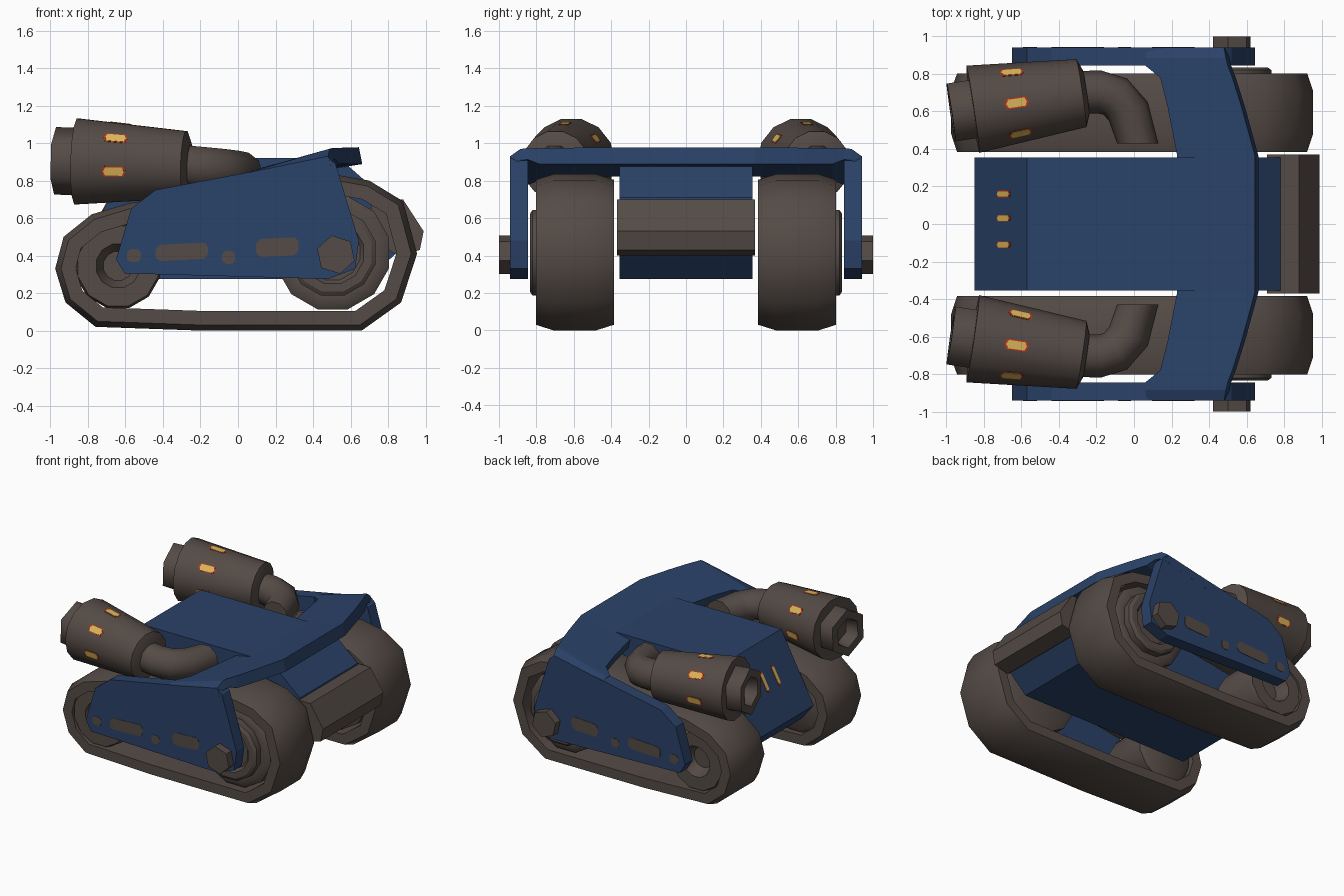
import bpy, bmesh, math
from mathutils import Matrix, Vector

if "Cube" in bpy.data.objects:
    bpy.data.objects.remove(bpy.data.objects["Cube"])


def material(name, rgb):
    m = bpy.data.materials.new(name)
    m.diffuse_color = (*rgb, 1)
    m.use_nodes = True
    m.node_tree.nodes["Principled BSDF"].inputs["Base Color"].default_value = m.diffuse_color
    return m


BLUE = material("navy_paint", (.023, .054, .138))
BROWN = material("brown_metal", (.090, .070, .061))
YELLOW = material("glow_yellow", (.70, .47, .10))
RED = material("glow_red", (.58, .03, .01))


def loft(name, rings, mat, mirror=False, closed=False, angle=0):
    """Skin equal-length rings of points; cap the ends unless closed."""
    bm = bmesh.new()
    vs = [[bm.verts.new(p) for p in r] for r in rings]
    n = len(vs[0])
    for a in range(len(vs) if closed else len(vs) - 1):
        b = (a + 1) % len(vs)
        for i in range(n):
            j = (i + 1) % n
            bm.faces.new((vs[a][i], vs[a][j], vs[b][j], vs[b][i]))
    if not closed:
        bm.faces.new(vs[0])
        bm.faces.new(vs[-1])
    bmesh.ops.recalc_face_normals(bm, faces=bm.faces[:])
    me = bpy.data.meshes.new(name)
    bm.to_mesh(me)
    bm.free()
    me.materials.append(mat)
    ob = bpy.data.objects.new(name, me)
    bpy.context.collection.objects.link(ob)
    if angle:
        bpy.ops.object.select_all(action='DESELECT')
        ob.select_set(True)
        bpy.context.view_layer.objects.active = ob
        bpy.ops.object.shade_smooth_by_angle(angle=math.radians(angle))
    if mirror:
        mod = ob.modifiers.new("mirror", 'MIRROR')
        mod.use_axis = (False, True, False)
        mod.use_mirror_merge = False
    return ob


def prism(name, pts, y0, y1, mat, mirror=False):
    return loft(name, [[(x, y, z) for x, z in pts] for y in (y0, y1)], mat, mirror)


def circle(r, n, phase):
    return [(r * math.sin(t), r * math.cos(t))
            for t in ((i + phase) * math.tau / n for i in range(n))]


def lathe(name, prof, n, mtx, mat, phase=.5, angle=35):
    """Spin (distance, radius) pairs round the local x axis."""
    rings = [[mtx @ Vector((d, u, v)) for u, v in circle(r, n, phase)] for d, r in prof]
    return loft(name, rings, mat, True, angle=angle)


def plate(name, mtx, length, width, thick, mat, mirror):
    """Thin six-sided marking lying on the local xy plane."""
    a, b = length / 2, width / 2
    pts = [(-a, 0), (-a * .8, -b), (a * .8, -b), (a, 0), (a * .8, b), (-a * .8, b)]
    return loft(name, [[mtx @ Vector((x, y, z)) for x, y in pts] for z in (-.002, thick)],
                mat, mirror)


def glow(name, mtx, length, width, mirror):
    plate(name + "_rim", mtx, length, width, .002, RED, mirror)
    plate(name + "_core", mtx, length * .86, width * .80, .004, YELLOW, mirror)


def axle_at(x, z):
    return Matrix.Translation((x, 0, z)) @ Matrix.Rotation(math.pi / 2, 4, 'Z')


# Hull and front bumper bar
prism("hull", [(-.57, .92), (.54, .92), (.78, .71), (.85, .42), (.70, .275), (-.75, .275),
               (-.85, .40)], -.355, .355, BLUE)
prism("bumper_bar", [(.71, .70), (.88, .70), (.99, .53), (.97, .43), (.85, .40), (.71, .5)],
      -.37, .37, BROWN)

# Glowing slots on the sloped tail
tail_slope = math.atan2(.52, .28)
for i, y in enumerate((.16, .03, -.11)):
    glow(f"tail_slot_{i}", Matrix.Translation((-.695, y, .688))
         @ Matrix.Rotation(-tail_slope, 4, 'Y'), .16, .036, False)

# Track belts: chamfered section swept round a loop
belt = [Vector(p) for p in (
    (-.76, .02), (-.2, 0), (.66, 0), (.87, .15), (.955, .41), (.88, .69), (.70, .80),
    (.50, .835), (.30, .815), (-.58, .68), (-.78, .62), (-.93, .50), (-.975, .33), (-.92, .15))]
section = [(.385, .03), (.48, 0), (.71, 0), (.803, .03), (.803, .105), (.385, .105)]
rings = []
for i, p in enumerate(belt):
    a = (p - belt[i - 1]).normalized()
    b = (belt[(i + 1) % len(belt)] - p).normalized()
    na, nb = Vector((-a.y, a.x)), Vector((-b.y, b.x))
    inward = (na + nb) / (1 + na.dot(nb))
    rings.append([(p.x + inward.x * o, y, p.y + inward.y * o) for y, o in section])
loft("track_belt", rings, BROWN, True, closed=True, angle=50)

# Wheels and hub bolts
front, rear = axle_at(.505, .415), axle_at(-.64, .345)
lathe("front_wheel", [(.41, .25), (.43, .312), (.75, .312), (.77, .28), (.77, .237),
                      (.82, .237), (.835, .215), (.835, .17), (.81, .15)], 12, front, BROWN)
lathe("rear_wheel", [(.41, .2), (.43, .232), (.76, .232), (.79, .22), (.79, .12), (.70, .08)],
      12, rear, BROWN)
lathe("hub_bolt", [(.89, .105), (1.0, .105)], 6, axle_at(.522, .405), BROWN, .2)

# Side armour plates
prism("side_armour", [(-.65, .38), (-.605, .305), (.48, .275), (.625, .33), (.645, .48),
                      (.52, .89), (.48, .925), (-.44, .75), (-.57, .65)], .845, .94, BLUE, True)


# Painted slots and dots on the armour
def slot(name, x, z, w, h, tilt):
    r = min(w, h) / 2
    pts = []
    for i in range(12):
        t = (i + .5) * math.tau / 12
        u = r * .8 * math.cos(t) + math.copysign(w / 2 - r * .8, math.cos(t))
        v = r * .8 * math.sin(t) + math.copysign(h / 2 - r * .8, math.sin(t))
        pts.append((x + u, z + v + u * tilt))
    prism(name, pts, .938, .943, BROWN, True)


slot("armour_dot_rear", -.555, .40, .075, .07, 0)
slot("armour_slot_rear", -.30, .42, .28, .09, .05)
slot("armour_dot_front", -.05, .39, .07, .07, 0)
slot("armour_slot_front", .21, .445, .23, .10, .05)

# Canopy bridging both armour plates: (y, back x, front x, back z, front z)
half = [(.365, .23, .645, .893, .978), (.62, .18, .575, .884, .976), (.78, .14, .525, .872, .974),
        (.845, .06, .50, .848, .973), (.885, .06, .49, .848, .970), (.941, .06, .48, .843, .93)]
rows = [(-r[0], *r[1:]) for r in reversed(half)] + half
rings = []
for y, back, fore, zb, zf in rows:
    low = .888 if y * y < .7 else zf - .06
    rings.append([(back, y, zb), (fore, y, zf), (fore + .018, y, low),
                  (back + .018, y, zb - .07)])
loft("canopy", rings, BLUE)

# Exhaust barrels, hexagonal nozzles and bent feed pipes
start, end = Vector((-.86, .612, .902)), Vector((-.28, .698, .885))
axis = end - start
barrel = Matrix.Translation(start) @ axis.to_track_quat('X', 'Z').to_matrix().to_4x4()
length = axis.length
lathe("exhaust_barrel", [(0, .175), (0, .235), (length, .183), (length + .025, .12)],
      14, barrel, BROWN)
lathe("exhaust_nozzle", [(.02, .18), (-.117, .18), (-.117, .115), (-.02, .095)],
      6, barrel, BROWN, 0, 65)
path = [Vector(p) for p in ((-.30, .70, .88), (-.19, .705, .87), (-.10, .68, .86),
                            (-.03, .60, .85), (.02, .43, .84))]
rings = []
for i, p in enumerate(path):
    d = path[min(i + 1, 4)] - path[max(i - 1, 0)]
    m = Matrix.Translation(p) @ d.to_track_quat('X', 'Z').to_matrix().to_4x4()
    ring = [m @ Vector((0, u, v)) for u, v in circle(.115, 10, .5)]
    if i == 4:  # last ring is cut flat along the hull
        ring = [Vector((q.x, .43, q.z)) for q in ring]
    rings.append(ring)
loft("exhaust_pipe", rings, BROWN, True, angle=40)

# Glowing vents on every second barrel facet
taper = math.atan2(.052, length)
for k in range(-2, 3):
    r = (.235 - .052 * .23 / length) * math.cos(math.pi / 14)
    glow(f"barrel_vent_{k + 2}", barrel @ Matrix.Rotation(-k * math.tau / 7, 4, 'X')
         @ Matrix.Translation((.23, 0, r)) @ Matrix.Rotation(taper, 4, 'Y'), .13, .056, True)
